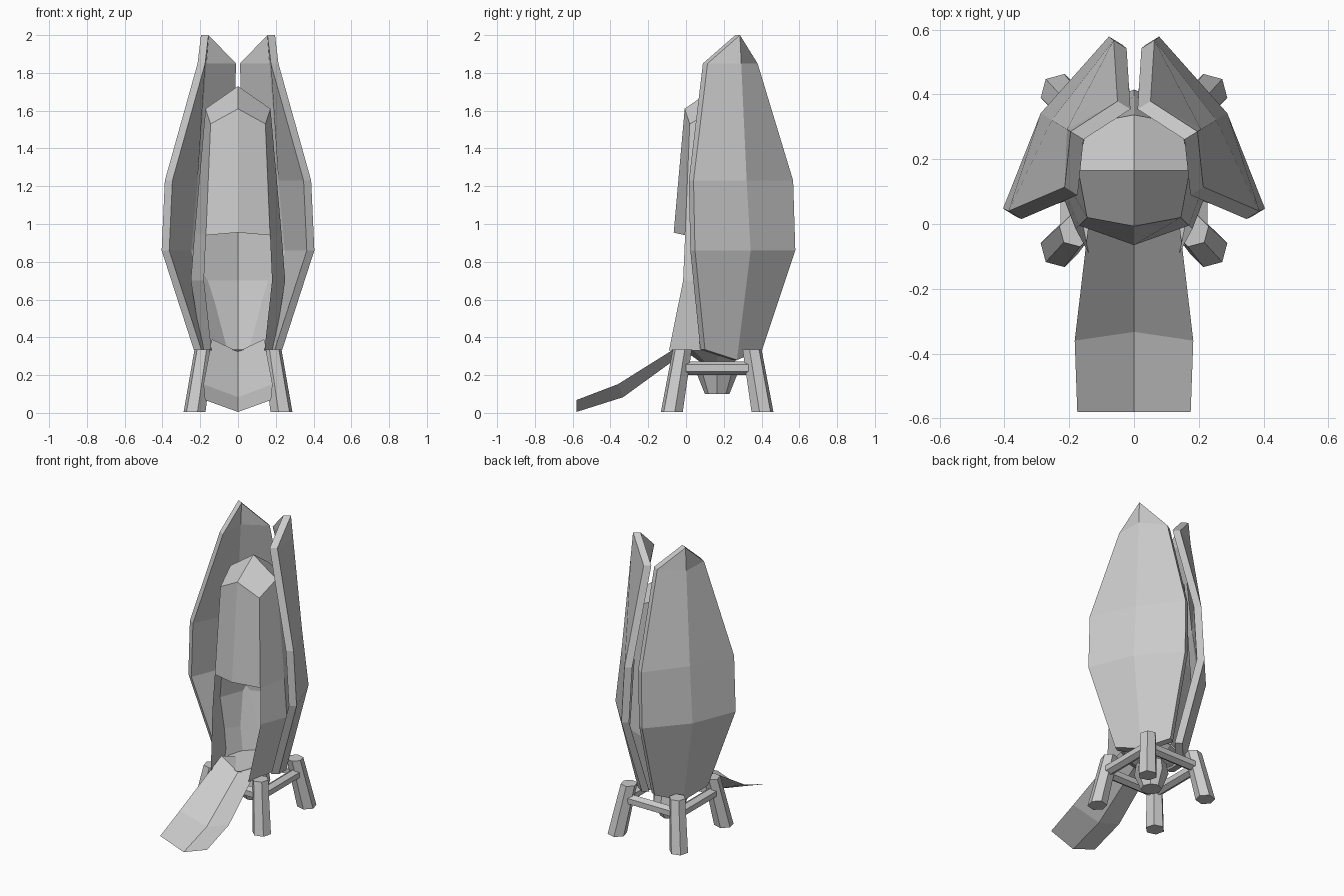
import bpy, bmesh
from math import sin, cos, radians, pi
from mathutils import Vector

if "Cube" in bpy.data.objects:
    bpy.data.objects.remove(bpy.data.objects["Cube"])

CY = 0.165  # y of the pod's vertical axis


def finish(name, bm):
    bmesh.ops.recalc_face_normals(bm, faces=bm.faces[:])
    me = bpy.data.meshes.new(name)
    bm.to_mesh(me)
    bm.free()
    ob = bpy.data.objects.new(name, me)
    bpy.context.collection.objects.link(ob)
    return ob


def loft(name, rings):
    """Closed, capped loft through rings of points."""
    bm = bmesh.new()
    vs = [[bm.verts.new(p) for p in r] for r in rings]
    n = len(vs[0])
    for a, b in zip(vs, vs[1:]):
        for i in range(n):
            j = (i + 1) % n
            bm.faces.new((a[i], a[j], b[j], b[i]))
    bm.faces.new(vs[0])
    bm.faces.new(vs[-1])
    return finish(name, bm)


def ring(c, r, n, z, turn=0.0):
    return [(c[0] + r * cos(turn + 2 * pi * i / n),
             c[1] + r * sin(turn + 2 * pi * i / n), z) for i in range(n)]


# Octagonal cabin with an open lower front and a faceted gabled roof
def cabin():
    bm = bmesh.new()
    # (face-centre radius, z, corner radius, z)
    levels = [(0.19, 0.33, 0.19, 0.33), (0.25, 0.70, 0.255, 0.70),
              (0.23, 0.955, 0.24, 0.94), (0.172, 1.61, 0.205, 1.53)]
    rows = []
    for re, ze, ro, zo in levels:
        row = []
        for i in range(8):
            a = -pi / 2 + i * pi / 4
            r, z = (ro, zo) if i % 2 else (re, ze)
            row.append(bm.verts.new((r * cos(a), CY + r * sin(a), z)))
        rows.append(row)
    # front jambs reach forward over the ramp
    for i in (1, 7):
        rows[0][i].co = (0.14 if i == 1 else -0.14, -0.09, 0.33)
    for k in range(3):
        for i in range(8):
            if k < 2 and i in (0, 7):
                continue
            j = (i + 1) % 8
            bm.faces.new((rows[k][i], rows[k][j], rows[k + 1][j], rows[k + 1][i]))
    apex = bm.verts.new((0, CY, 1.73))
    top = rows[3]
    for i in range(0, 8, 2):
        bm.faces.new((apex, top[i], top[i + 1], top[(i + 2) % 8]))
    bmesh.ops.delete(bm, geom=[v for v in bm.verts if not v.link_faces], context='VERTS')
    finish("cabin", bm)


cabin()


# Two thick leaf-shaped outer shells, one per side
def shell(name, side):
    bm = bmesh.new()
    ax = radians(31.6)

    def pt(r, deg, z):
        a = ax + radians(deg)
        return bm.verts.new((side * r * cos(a), CY + r * sin(a), z))

    tip = pt(0.23, 0, 2.0)
    # edge radius, half angle, edge z, ridge radius, ridge z
    levels = [(0.22, 45, 1.85, 0.243, 1.85), (0.407, 49.5, 1.23, 0.298, 1.23),
              (0.421, 47.8, 0.86, 0.338, 0.86), (0.243, 47, 0.335, 0.20, 0.28)]
    rows = [(pt(r, -d, z), pt(m, 0, mz), pt(r, d, z)) for r, d, z, m, mz in levels]
    faces = [bm.faces.new((tip, rows[0][i], rows[0][i + 1])) for i in (0, 1)]
    for a, b in zip(rows, rows[1:]):
        for i in (0, 1):
            faces.append(bm.faces.new((a[i], b[i], b[i + 1], a[i + 1])))
    out = bmesh.ops.extrude_face_region(bm, geom=faces, use_keep_orig=True)
    moved = [g for g in out["geom"] if isinstance(g, bmesh.types.BMVert)]
    bmesh.ops.translate(bm, verts=moved,
                        vec=Vector((-side * cos(ax), -sin(ax), 0)) * 0.047)
    finish(name, bm)


shell("right_shell", 1)
shell("left_shell", -1)

# V-folded ramp running from the cabin floor down to the ground
bm = bmesh.new()
rows = []
# half width, edge y, edge z, centre y, centre z
for w, ey, ez, cy, cz in [(0.13, 0.18, 0.33, 0.18, 0.31), (0.138, 0.02, 0.39, 0.0, 0.325),
                          (0.183, -0.36, 0.152, -0.333, 0.083),
                          (0.175, -0.58, 0.068, -0.58, 0.005)]:
    rows.append([bm.verts.new(p) for p in ((-w, ey, ez), (0, cy, cz), (w, ey, ez))])
for a, b in zip(rows, rows[1:]):
    for i in (0, 1):
        bm.faces.new((a[i], b[i], b[i + 1], a[i + 1]))
finish("ramp", bm)

# Cabin underside and exhaust nozzle
loft("underside", [ring((0, CY), 0.09, 8, 0.27), ring((0, CY), 0.18, 8, 0.335)])
loft("nozzle", [ring((0, CY), 0.065, 8, 0.10), ring((0, CY), 0.105, 8, 0.20),
                ring((0, CY), 0.09, 8, 0.29)])

# Four splayed six-sided legs joined by a square of struts
corners = [(1, -1), (1, 1), (-1, 1), (-1, -1)]
for k, (sx, sy) in enumerate(corners):
    turn = pi / 4 * sx * sy
    loft(f"leg_{k + 1}", [ring((sx * 0.23, CY + sy * 0.24), 0.06, 6, 0.005, turn),
                          ring((sx * 0.18, CY + sy * 0.185), 0.052, 6, 0.335, turn)])
    nx, ny = corners[(k + 1) % 4]
    a = Vector((sx * 0.195, CY + sy * 0.2, 0.237))
    b = Vector((nx * 0.195, CY + ny * 0.2, 0.237))
    across = (b - a).normalized().cross(Vector((0, 0, 1)))
    hexa = [across * 0.036 * cos(pi / 6 + i * pi / 3)
            + Vector((0, 0, 0.036 * sin(pi / 6 + i * pi / 3))) for i in range(6)]
    loft(f"strut_{k + 1}", [[a + h for h in hexa], [b + h for h in hexa]])
